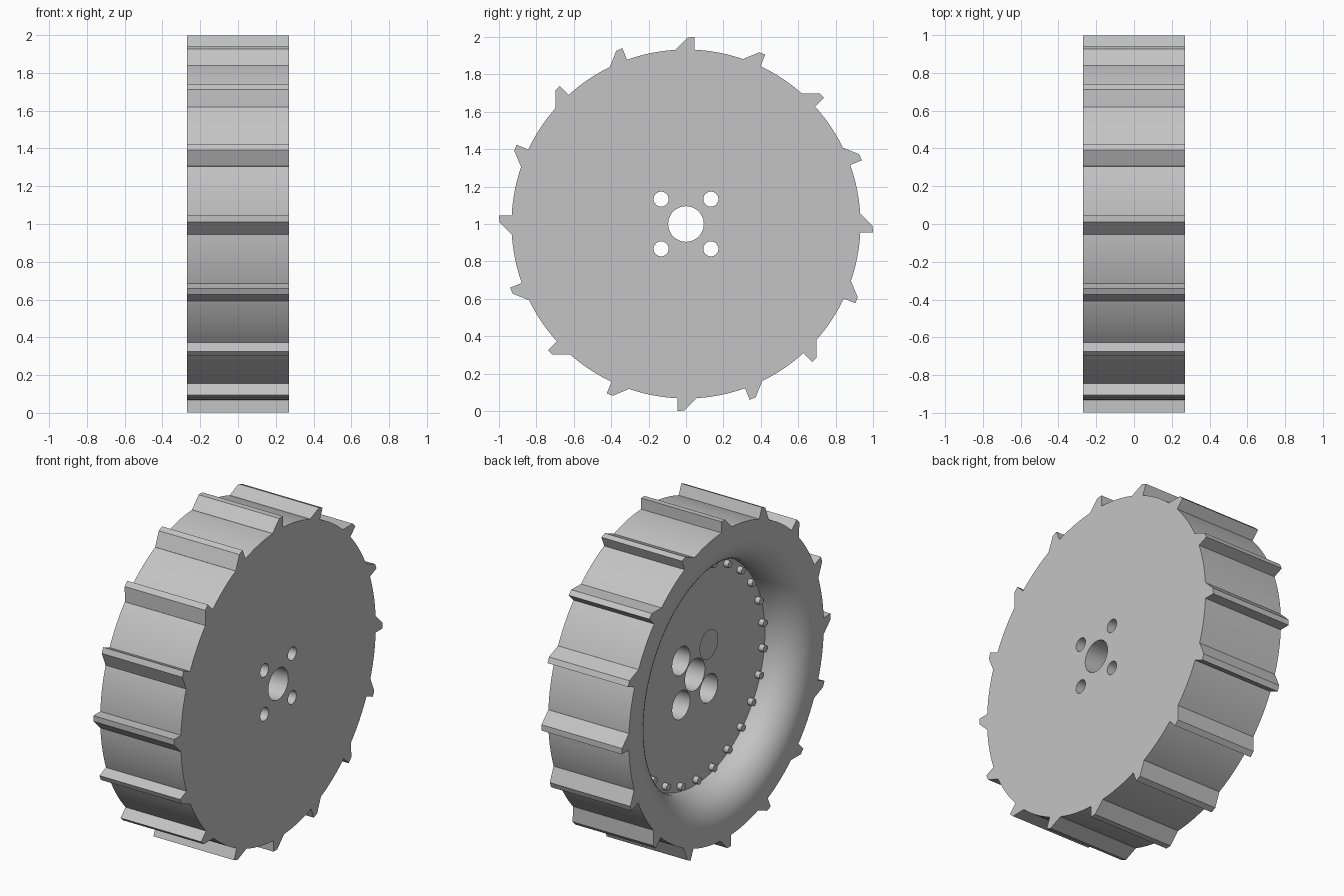
import bpy, bmesh
from math import sin, cos, pi, radians
from mathutils import Matrix, Vector

cube = bpy.data.objects.get("Cube")
if cube:
    bpy.data.objects.remove(cube, do_unlink=True)

grey = bpy.data.materials.new("plain grey")
grey.use_nodes = True
colour = (0.55, 0.55, 0.55, 1)
grey.diffuse_color = colour
grey.node_tree.nodes["Principled BSDF"].inputs["Base Color"].default_value = colour

HALF = 0.27        # half the wheel width
RIM = 0.933        # rim radius without cleats
FLOOR = -0.06      # x of the recessed plate
WELL = 0.67        # radius of the recess
ROUND = 0.18       # rounding of the recess lip
BORE = 0.095
AXLE = Vector((0, 0, 1))


def finish(name, bm):
    bmesh.ops.recalc_face_normals(bm, faces=bm.faces)
    mesh = bpy.data.meshes.new(name)
    bm.to_mesh(mesh)
    bm.free()
    mesh.materials.append(grey)
    obj = bpy.data.objects.new(name, mesh)
    bpy.context.collection.objects.link(obj)
    return obj


def select(obj):
    bpy.ops.object.select_all(action='DESELECT')
    obj.select_set(True)
    bpy.context.view_layer.objects.active = obj


def smooth(obj):
    select(obj)
    bpy.ops.object.shade_smooth_by_angle(angle=radians(30))


def rod(bm, x0, x1, radius, y, z, sides):
    """Cylinder along x from x0 to x1, placed relative to the axle."""
    place = Matrix.Translation(AXLE + Vector(((x0 + x1) / 2, y, z)))
    bmesh.ops.create_cone(bm, cap_ends=True, segments=sides, radius1=radius,
                          radius2=radius, depth=x1 - x0,
                          matrix=place @ Matrix.Rotation(pi / 2, 4, 'Y'))


# Wheel body: closed profile of (x, radius) turned around the axle
lip = [(-HALF + ROUND * (1 - cos(t)), WELL + ROUND * (1 - sin(t)))
       for t in (i * pi / 24 for i in range(13))]
profile = [(FLOOR, BORE), (HALF, BORE), (HALF, RIM), (-HALF, RIM),
           (-HALF, WELL + ROUND + 0.01)] + lip + [(FLOOR, WELL)]
bm = bmesh.new()
verts = [bm.verts.new(AXLE + Vector((x, 0, r))) for x, r in profile]
edges = [bm.edges.new((verts[i - 1], verts[i])) for i in range(len(verts))]
bmesh.ops.spin(bm, geom=verts + edges, cent=AXLE, axis=(1, 0, 0),
               angle=2 * pi, steps=128, use_merge=True)
bmesh.ops.remove_doubles(bm, verts=bm.verts, dist=0.0001)
body = finish("wheel_body", bm)

# Four bolt holes, wide on the recessed side and narrow on the flat side
corners = [(y, z) for y in (-0.133, 0.133) for z in (-0.133, 0.133)]
for name, x0, x1, radius in (("bolt_holes", -0.2, 0.4, 0.04),
                             ("counterbores", -0.2, 0.2, 0.085)):
    bm = bmesh.new()
    for y, z in corners:
        rod(bm, x0, x1, radius, y, z, 40)
    cutter = finish(name + "_cutter", bm)
    cutter.hide_render = True
    cut = body.modifiers.new(name, 'BOOLEAN')
    cut.operation = 'DIFFERENCE'
    cut.solver = 'EXACT'
    cut.object = cutter
    select(body)
    bpy.ops.object.modifier_apply(modifier=cut.name)
    bpy.data.objects.remove(cutter, do_unlink=True)
smooth(body)

# Sixteen slanted cleats across the rim
section = [(-0.055, 0.922), (-0.055, 0.932), (0.01, 0.998),
           (0.045, 0.999), (0.045, 0.922)]
bm = bmesh.new()
for i in range(16):
    turn = Matrix.Translation(AXLE) @ Matrix.Rotation(i * pi / 8, 4, 'X')
    ends = [[bm.verts.new(turn @ Vector((x, y, z))) for y, z in section]
            for x in (-HALF, HALF)]
    for end in ends:
        bm.faces.new(end)
    for j in range(len(section)):
        bm.faces.new((ends[0][j - 1], ends[0][j], ends[1][j], ends[1][j - 1]))
finish("rim_cleats", bm)

# Ring of small studs around the recessed plate
bm = bmesh.new()
for i in range(26):
    a = pi / 2 + i * 2 * pi / 26
    rod(bm, FLOOR - 0.03, FLOOR + 0.01, 0.021, 0.635 * cos(a), 0.635 * sin(a), 20)
smooth(finish("plate_studs", bm))
